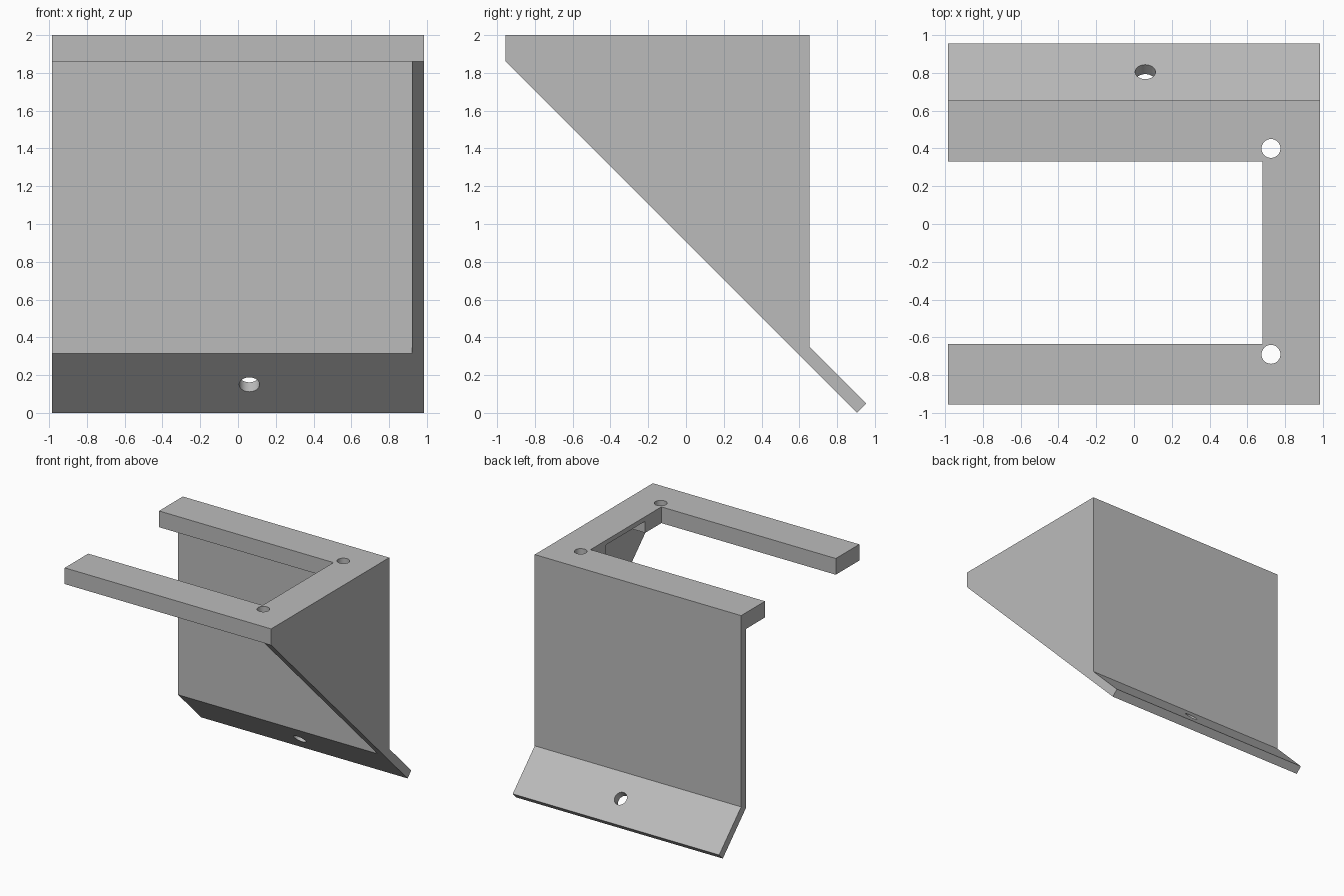
import bpy
import bmesh
import math
from mathutils import Vector

cube = bpy.data.objects.get("Cube")
if cube:
    bpy.data.objects.remove(cube, do_unlink=True)

grey = bpy.data.materials.new("plain grey")
grey.use_nodes = True
colour = (0.5, 0.5, 0.5, 1)
grey.diffuse_color = colour
grey.node_tree.nodes["Principled BSDF"].inputs["Base Color"].default_value = colour

HALF = 0.985            # half the width
FRONT, BACK = -0.955, 0.655
WALL = 0.065            # wall thickness
PLATE, TOP = 1.86, 2.0  # underside and top of the frame


def prism(name, outline, start, end, place):
    """Extrude a flat outline; place(u, v, w) maps it into the model."""
    bm = bmesh.new()
    face = bm.faces.new([bm.verts.new(place(u, v, start)) for u, v in outline])
    moved = bmesh.ops.extrude_face_region(bm, geom=[face])["geom"]
    shift = Vector(place(0, 0, end)) - Vector(place(0, 0, start))
    bmesh.ops.translate(bm, vec=shift,
                        verts=[g for g in moved if isinstance(g, bmesh.types.BMVert)])
    bmesh.ops.recalc_face_normals(bm, faces=bm.faces)
    mesh = bpy.data.meshes.new(name)
    bm.to_mesh(mesh)
    bm.free()
    mesh.materials.append(grey)
    obj = bpy.data.objects.new(name, mesh)
    bpy.context.collection.objects.link(obj)
    return obj


def along_x(y, z, x):
    return (x, y, z)


def along_z(x, y, z):
    return (x, y, z)


def cut(target, cutter):
    cutter.hide_render = True
    mod = target.modifiers.new("cut", 'BOOLEAN')
    mod.operation = 'DIFFERENCE'
    mod.solver = 'EXACT'
    mod.object = cutter
    bpy.context.view_layer.objects.active = target
    bpy.ops.object.modifier_apply(modifier=mod.name)
    bpy.data.objects.remove(cutter, do_unlink=True)


def drill(target, centre, radius, tilt=0):
    bpy.ops.mesh.primitive_cylinder_add(vertices=40, radius=radius, depth=0.4,
                                        location=centre, rotation=(tilt, 0, 0))
    cutter = bpy.context.object
    cutter.data.materials.append(grey)
    cut(target, cutter)


# C-shaped top frame, open towards -x
arm_front, arm_back, bar = -0.635, 0.33, 0.68
frame = prism("top_frame", [
    (-HALF, FRONT), (HALF, FRONT), (HALF, BACK), (-HALF, BACK),
    (-HALF, arm_back), (bar, arm_back), (bar, arm_front), (-HALF, arm_front)],
    PLATE, TOP, along_z)

# Shallow pocket under the side bar
pocket = prism("pocket_cutter", [(bar - 0.1, -0.415), (HALF - WALL, -0.415),
                                 (HALF - WALL, 0.12), (bar - 0.1, 0.12)],
               PLATE - 0.1, 1.96, along_z)
cut(frame, pocket)

# Screw holes in the frame corners
for y in (-0.69, 0.40):
    drill(frame, (0.725, y, 1.93), 0.05)

# Back wall with the slanted mounting flange
inner = BACK - WALL
back = prism("back_wall_and_flange", [
    (inner, PLATE), (BACK, PLATE), (BACK, 0.35), (0.955, 0.05),
    (0.905, 0), (inner, 0.315)], -HALF, HALF, along_x)
drill(back, (0.06, 0.78, 0.175), 0.054, -math.pi / 4)

# Triangular side wall
prism("side_wall", [(FRONT, PLATE), (inner, PLATE), (inner, 0.315)],
      HALF - WALL, HALF, along_x)

# Smooth hole walls, crisp edges elsewhere
for obj in (frame, back):
    bpy.ops.object.select_all(action='DESELECT')
    obj.select_set(True)
    bpy.context.view_layer.objects.active = obj
    bpy.ops.object.shade_smooth_by_angle(angle=math.radians(30))
